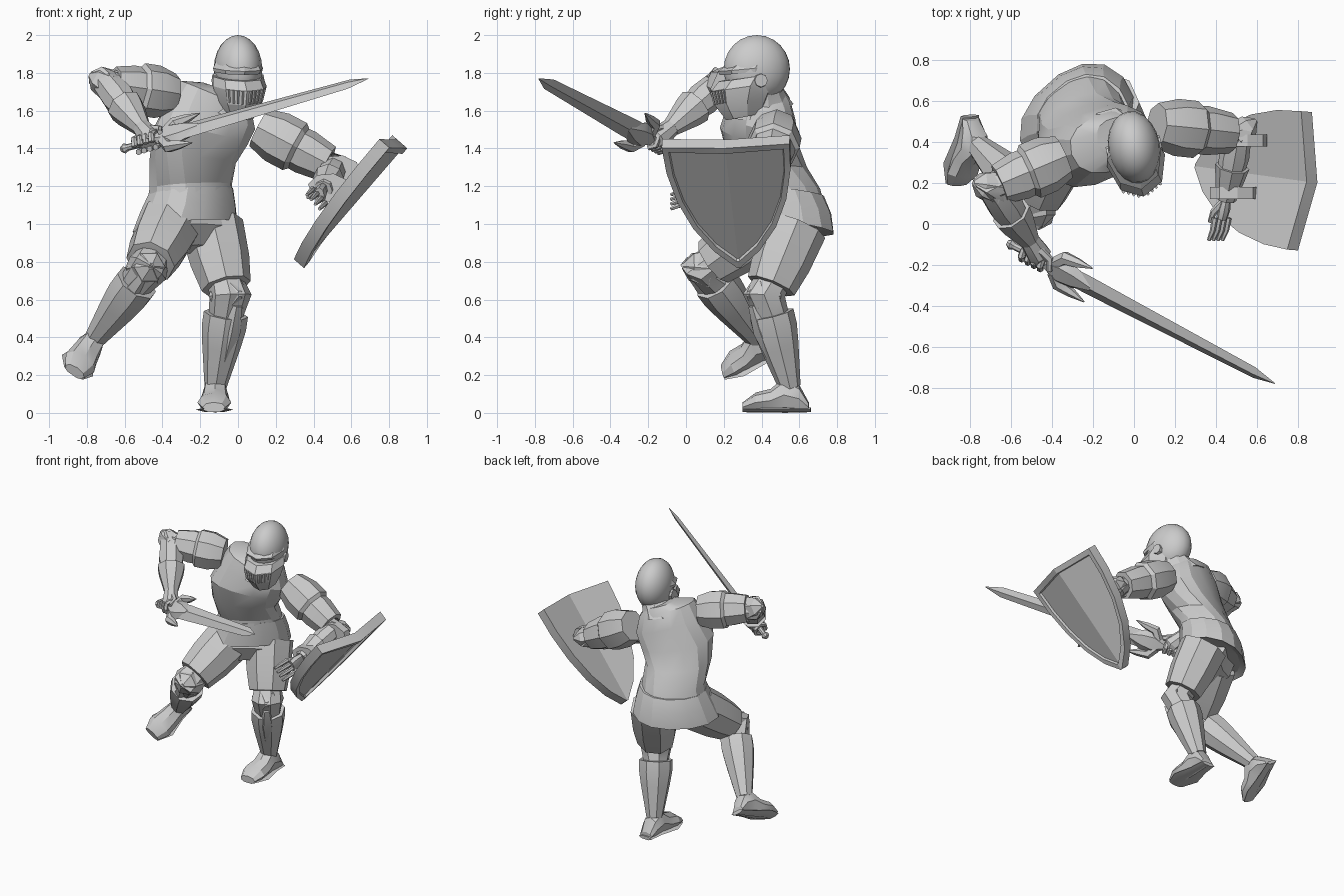
import bpy, bmesh, math
from mathutils import Vector, Matrix

default = bpy.data.objects.get("Cube")
if default:
    bpy.data.objects.remove(default, do_unlink=True)


def finish(name, bm, angle=30):
    bmesh.ops.recalc_face_normals(bm, faces=bm.faces)
    mesh = bpy.data.meshes.new(name)
    bm.to_mesh(mesh)
    bm.free()
    obj = bpy.data.objects.new(name, mesh)
    bpy.context.collection.objects.link(obj)
    bpy.ops.object.select_all(action='DESELECT')
    obj.select_set(True)
    bpy.context.view_layer.objects.active = obj
    bpy.ops.object.shade_smooth_by_angle(angle=math.radians(angle))
    return obj


def loft(name, rings, sides=8, angle=30, power=1.0):
    """Skin a row of rings (centre and two half axes); a power below 1 is boxier."""
    bm = bmesh.new()
    loops = []
    for centre, u, v in rings:
        loop = []
        for i in range(sides):
            c, s = math.cos(math.tau * i / sides), math.sin(math.tau * i / sides)
            c, s = (math.copysign(abs(value) ** power, value) for value in (c, s))
            loop.append(bm.verts.new(centre + u * c + v * s))
        loops.append(loop)
    for low, high in zip(loops, loops[1:]):
        for i in range(sides):
            j = (i + 1) % sides
            bm.faces.new((low[i], low[j], high[j], high[i]))
    bm.faces.new(loops[0])
    bm.faces.new(loops[-1])
    return finish(name, bm, angle)


def tube(name, points, radii, sides=8, flat=1.0):
    """Loft round rings along a path."""
    pts = [Vector(p) for p in points]
    whole = pts[-1] - pts[0]
    if whole.length < 0.02:
        whole = pts[1] - pts[0]
    axis = min(range(3), key=lambda i: abs(whole[i]))
    ref = Vector([float(i == axis) for i in range(3)])
    rings = []
    for i, p in enumerate(pts):
        t = (pts[min(i + 1, len(pts) - 1)] - pts[max(i - 1, 0)]).normalized()
        u = t.cross(ref).normalized()
        rings.append((p, u * radii[i], t.cross(u) * radii[i] * flat))
    return loft(name, rings, sides)


def body(name, rows, sides=14, power=1.0):
    """Rows: centre, yaw, roll, half width, half depth, pitch."""
    rings = []
    for centre, yaw, roll, wide, deep, pitch in rows:
        y, r = math.radians(yaw), math.radians(roll)
        u = Vector((math.cos(y) * math.cos(r), math.sin(y) * math.cos(r), -math.sin(r)))
        v = Vector((-math.sin(y), math.cos(y), pitch))
        rings.append((Vector(centre), u * wide, v * deep))
    return loft(name, rings, sides, 22, power)


# Torso and skirt
body("torso", [
    ((-.26, .51, 1.08), 42, 0, .24, .20, -.1),
    ((-.25, .50, 1.2), 36, 0, .22, .19, -.1),
    ((-.24, .43, 1.33), 30, 5, .23, .19, -.1),
    ((-.2, .39, 1.46), 24, 12, .26, .19, -.1),
    ((-.14, .40, 1.58), 18, 20, .25, .17, 0),
    ((-.12, .40, 1.68), 18, 22, .21, .14, .1),
    ((-.08, .42, 1.71), 18, 20, .11, .1, .1)], power=.85)
body("skirt", [
    ((-.25, .51, 1.17), 40, 0, .235, .20, -.15),
    ((-.265, .52, 1.08), 42, 0, .27, .22, -.15),
    ((-.28, .515, .98), 42, 0, .305, .225, -.2),
    ((-.28, .51, 1.0), 42, 0, .26, .19, -.2)], power=.9)
body("gorget", [
    ((-.09, .40, 1.61), 16, 16, .16, .17, .25),
    ((-.05, .41, 1.67), 14, 10, .11, .12, .2),
    ((0, .40, 1.75), 12, 0, .09, .1, 0)], 10)

# Helmet dome
bm = bmesh.new()
bmesh.ops.create_uvsphere(bm, u_segments=20, v_segments=12, radius=1, matrix=Matrix.LocRotScale(
    Vector((0, .375, 1.82)), Matrix.Rotation(math.radians(10), 3, 'Z'), Vector((.127, .178, .18))))
finish("helmet_dome", bm)

# Pointed visor, brow and slats
body("visor", [
    ((0, .34, 1.78), 12, 0, .135, .17, .15),
    ((.01, .31, 1.73), 12, 0, .145, .18, .15),
    ((.01, .30, 1.65), 12, 0, .125, .15, .15),
    ((.01, .31, 1.57), 12, 0, .08, .1, .2)], 8)
body("brow", [
    ((0, .34, 1.805), 12, 0, .13, .165, .1),
    ((0, .34, 1.825), 12, 0, .135, .175, .1),
    ((0, .36, 1.86), 12, 0, .12, .14, .1)], 8)
across = Vector((.98, .21, 0))
ahead = Vector((.21, -.98, 0))
for side in (-1, 1):
    hub = Vector((0, .37, 1.76))
    tube("visor_pivot", [hub + across * side * .09, hub + across * side * .135], [.042, .035])
    for k in range(1, 5):
        step = across * side * .023 * k - ahead * .012 * k
        lift = Vector((0, 0, .003 * k))
        top = Vector((.01, .31, 1.70)) + ahead * .184 + step + lift
        low = Vector((.01, .30, 1.63)) + ahead * .155 + step * .9 + lift
        tube("visor_slat", [top, low], [.009, .008], 4)


def joint_guard(name, before, joint, after, radius, reach):
    """Faceted cop pointing to the outside of a bend."""
    a, j, c = Vector(before), Vector(joint), Vector(after)
    da, dc = (a - j).normalized(), (c - j).normalized()
    out = -(da + dc).normalized()
    tube(name, [j + da * radius, j + out * .02, j + dc * radius],
         [radius * .8, radius, radius * .8], 8)
    tube(name + "_point", [j - out * .02, j + out * reach * .6, j + out * reach],
         [radius, radius * .75, radius * .15], 6)


def foot(name, ankle, forward, up):
    f = Vector(forward).normalized()
    up = Vector(up)
    up = (up - f * up.dot(f)).normalized()
    side = f.cross(up)
    base = Vector(ankle) - up * .13
    rows = [(-.1, .05, .05), (-.05, .065, .14), (.03, .07, .18), (.1, .08, .12),
            (.18, .09, .1), (.25, .06, .05)]
    loft(name, [(base + f * d + up * h / 2, side * w, up * h / 2 * 1.05) for d, w, h in rows], 8)
    # Flared sole
    sole = [(-.11, .055), (0, .065), (.14, .1), (.25, .06)]
    loft(name + "_sole", [(base + f * d + up * .012, side * w, up * .014) for d, w in sole], 6)


def leg(side, hip, knee, ankle, toe, up):
    h, k, a = Vector(hip), Vector(knee), Vector(ankle)
    tube(side + "_thigh", [h, h.lerp(k, .5), h.lerp(k, .86), h.lerp(k, .87)],
         [.17, .158, .133, .1])
    joint_guard(side + "_knee", h, k, a, .112, .12)
    front = ((k - h).normalized() + (k - a).normalized()).normalized()
    tube(side + "_calf", [k, a], [.08, .05])
    tube(side + "_greave", [k.lerp(a, t) for t in (.2, .35, .55, 1)],
         [.118, .118, .102, .058])
    # Raised tongue at the top of the greave
    tube(side + "_greave_tongue", [k.lerp(a, .12) + front * .1, k.lerp(a, .4) + front * .085,
                                   k.lerp(a, .95) + front * .035], [.03, .05, .02], 5)
    foot(side + "_foot", ankle, toe, up)


left_hip, right_hip = (-.14, .58, .99), (-.36, .42, 1.0)
tube("pelvis", [left_hip, (-.27, .47, 1.0), right_hip], [.16, .155, .17])
leg("left", left_hip, (-.05, .43, .62), (-.12, .55, .135), (-.03, -1, 0), (0, 0, 1))
leg("right", right_hip, (-.48, .1, .765), (-.76, .38, .39), (-.19, -.9, -.37), (.28, -.28, .38))


def arm(side, shoulder, elbow, wrist, swell):
    s, e, w = Vector(shoulder), Vector(elbow), Vector(wrist)
    tube(side + "_pauldron", [s.lerp(e, t) for t in (-.05, .2, .45, .55)], [.11, .14, .14, .1])
    tube(side + "_sleeve", [s.lerp(e, t) for t in (.3, .6, .9)], [.115, .12, .1])
    joint_guard(side + "_elbow", s, e, w, .075 + swell, .11)
    tube(side + "_forearm", [e, e.lerp(w, .35), w], [.065 + swell, .075 + swell, .045])
    tube(side + "_cuff", [e.lerp(w, t) for t in (.5, .65, 1)], [.085 + swell, .075 + swell, .05])


left_wrist, right_wrist = Vector((.45, .12, 1.18)), Vector((-.51, -.08, 1.51))
left_elbow = Vector((.51, .44, 1.3))
arm("left", (.13, .48, 1.50), left_elbow, left_wrist, 0)
arm("right", (-.36, .32, 1.69), (-.69, .18, 1.74), right_wrist, .015)

# Sword frame: along the blade, across it, and through it
pommel = Vector((-.6, -.1, 1.40))
tip = Vector((.69, -.78, 1.77))
along = (tip - pommel).normalized()
wide = Vector((.18, .71, .68))
wide = (wide - along * wide.dot(along)).normalized()
thick = along.cross(wide)


def at(distance, across=0, through=0):
    return pommel + along * distance + wide * across + thick * through


length = (tip - pommel).length
loft("sword_blade", [(at(d), wide * w, thick * t) for d, w, t in (
    (.28, .06, .025), (.45, .06, .022), (length - .12, .036, .014), (length, .002, .002))], 4)
tube("sword_grip", [at(.02), at(.28)], [.018, .022])
tube("sword_pommel", [at(-.02), at(0), at(.025)], [.015, .028, .016])
loft("sword_collar", [(at(d), wide * w, thick * t) for d, w, t in (
    (.2, .03, .03), (.28, .085, .04), (.36, .07, .035), (.46, .02, .025))], 6)
for side in (-1, 1):
    tube("sword_guard", [at(.25, .03 * side), at(.29, .09 * side), at(.36, .1 * side),
                         at(.44, .115 * side)], [.035, .035, .025, .003], 6)

# Right fist around the grip
tube("right_palm", [right_wrist, at(.15, .03, 0), at(.15, -.02, 0)], [.05, .062, .045], 8)
for k in range(4):
    d = .08 + .035 * k
    arc = [math.radians(a) for a in range(-60, 241, 60)]
    tube("right_finger", [at(d, .042 * math.sin(a), .042 * math.cos(a)) for a in arc],
         [.017] * len(arc), 6)
tube("right_thumb", [right_wrist, at(.22, .05, .02), at(.24, 0, .04)], [.025, .02, .014], 6)

# Left open hand
palm_end = Vector((.43, .03, 1.15))
tube("left_palm", [left_wrist, left_wrist.lerp(palm_end, .5), palm_end], [.04, .052, .045], 8, .6)
for k in range(4):
    root = palm_end + Vector((-.035 + .022 * k, 0, .035 - .025 * k))
    tube("left_finger", [root, root + Vector((-.01, -.06, -.01)), root + Vector((-.03, -.11, -.03))],
         [.016, .014, .009], 6)
tube("left_thumb", [left_wrist, left_wrist + Vector((-.06, -.06, -.01)),
                    left_wrist + Vector((-.08, -.11, -.04))], [.022, .018, .01], 6)

# Shield: slab folded along its middle, with a raised rim on the outer face
rise = Vector((.65, -.09, .754)).normalized()
span = Vector((.1, .99, .03)).normalized()
outward = span.cross(rise).normalized()
foot_point = Vector((.335, .28, .78)) + outward * .02
half_width = .34


def shield_layer(bm, offset, scale):
    """One heater-shaped sheet, shrunk about its middle and moved along the normal."""
    grid = []
    for h, w in ((0, .008), (.1, .12), (.25, .22), (.43, .29), (.63, .33), (.81, half_width)):
        row = []
        for s in (-1, -.5, 0, .5, 1):
            peak = .03 * (1 - abs(s)) * (h / .81) ** 4
            height = .45 + (h + peak - .45) * scale
            bow = .055 * abs(s) * w / half_width
            row.append(bm.verts.new(foot_point + rise * height + span * s * w * scale
                                    + outward * (offset - bow)))
        grid.append(row)
    return grid


def border(grid):
    sides = [row[-1] for row in grid[1:-1]]
    return grid[0] + sides + grid[-1][::-1] + [row[0] for row in grid[-2:0:-1]]


bm = bmesh.new()
back, outer, inner, panel = [shield_layer(bm, offset, scale) for offset, scale in (
    (-.07, 1), (0, 1), (0, .9), (-.018, .885))]
for grid in (back, panel):
    for low, high in zip(grid, grid[1:]):
        for k in range(4):
            bm.faces.new((low[k], low[k + 1], high[k + 1], high[k]))
for first, second in ((back, outer), (outer, inner), (inner, panel)):
    a, b = border(first), border(second)
    for i in range(len(a)):
        bm.faces.new((a[i - 1], a[i], b[i], b[i - 1]))
finish("shield", bm, 15)

# Straps holding the forearm to the shield
for t in (.1, .9):
    mid = left_elbow.lerp(left_wrist, t) + Vector((.03, 0, 0))
    reach = Vector((.115, 0, -.02))
    tall = Vector((.02, 0, .075))
    band = Vector((0, .03, 0))
    loft("shield_strap", [(mid + band * k, reach, tall) for k in (-1, 1)], 8)
